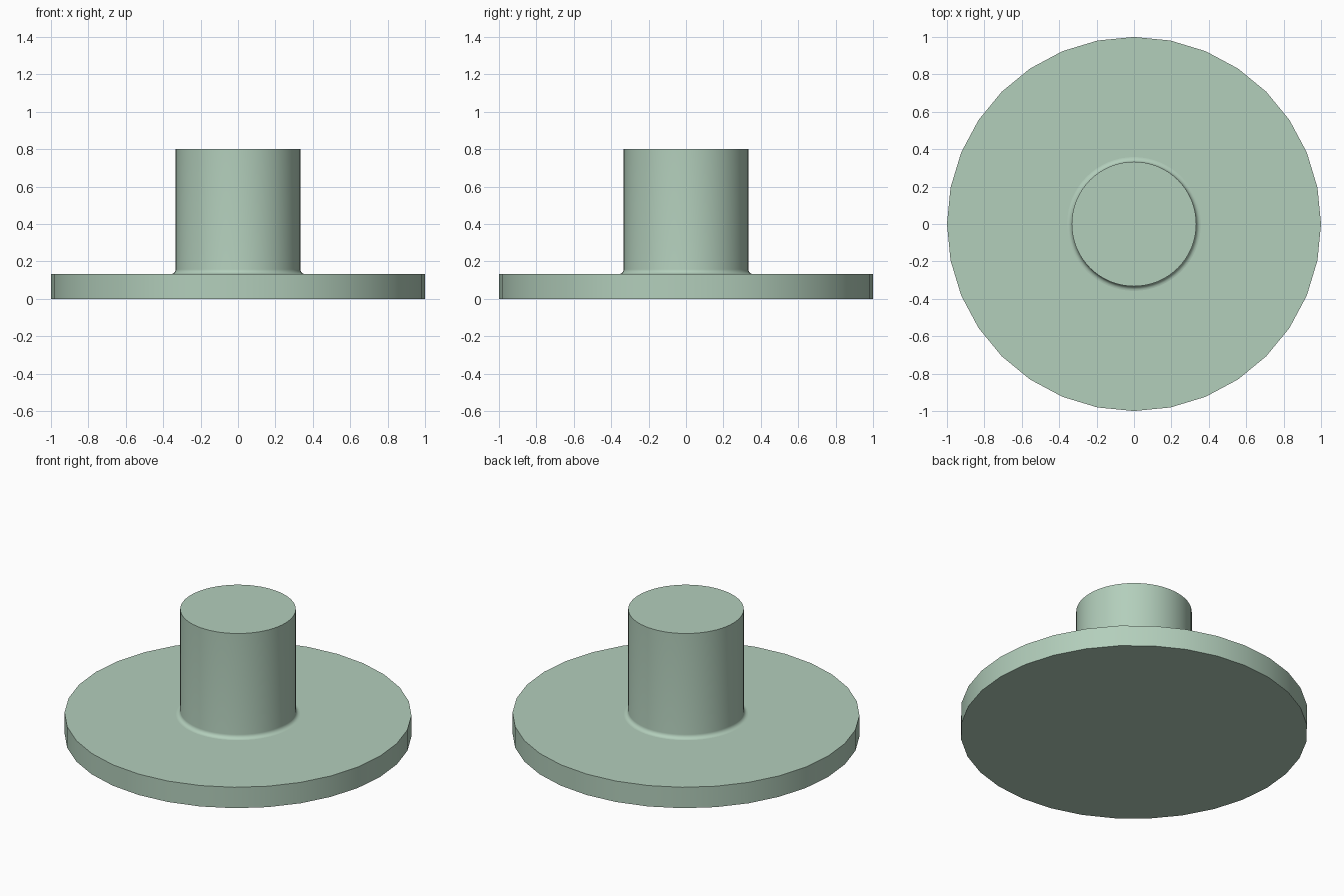
import bpy
import bmesh
from math import sin, cos, pi

if "Cube" in bpy.data.objects:
    bpy.data.objects.remove(bpy.data.objects["Cube"])

PLATE_T, STEM_R, FILLET, TOP = 0.133, 0.333, 0.025, 0.8

mat = bpy.data.materials.new("pale_green")
mat.diffuse_color = (0.45, 0.62, 0.50, 1)
mat.use_nodes = True
mat.node_tree.nodes["Principled BSDF"].inputs["Base Color"].default_value = mat.diffuse_color


def lathe(name, profile, sides):
    """Revolve an (r, z) profile about z and cap both ends."""
    bm = bmesh.new()
    rings = [[bm.verts.new((r * cos(2 * pi * i / sides), r * sin(2 * pi * i / sides), z))
              for i in range(sides)] for r, z in profile]
    for a, b in zip(rings, rings[1:]):
        for i in range(sides):
            j = (i + 1) % sides
            bm.faces.new((a[i], a[j], b[j], b[i]))
    bm.faces.new(rings[0][::-1])
    bm.faces.new(rings[-1])
    mesh = bpy.data.meshes.new(name)
    bm.to_mesh(mesh)
    bm.free()
    mesh.materials.append(mat)
    obj = bpy.data.objects.new(name, mesh)
    bpy.context.collection.objects.link(obj)
    bpy.ops.object.select_all(action='DESELECT')
    obj.select_set(True)
    bpy.context.view_layer.objects.active = obj
    bpy.ops.object.shade_smooth_by_angle()
    return obj


# Round base plate
lathe("base_plate", [(1, 0), (1, PLATE_T)], 32)

# Stem with a small concave fillet where it meets the plate
fillet = [(STEM_R + FILLET * (1 - sin(t)), PLATE_T + FILLET * (1 - cos(t)))
          for t in (pi / 2 * k / 6 for k in range(7))]
lathe("stem", fillet + [(STEM_R, TOP)], 64)
